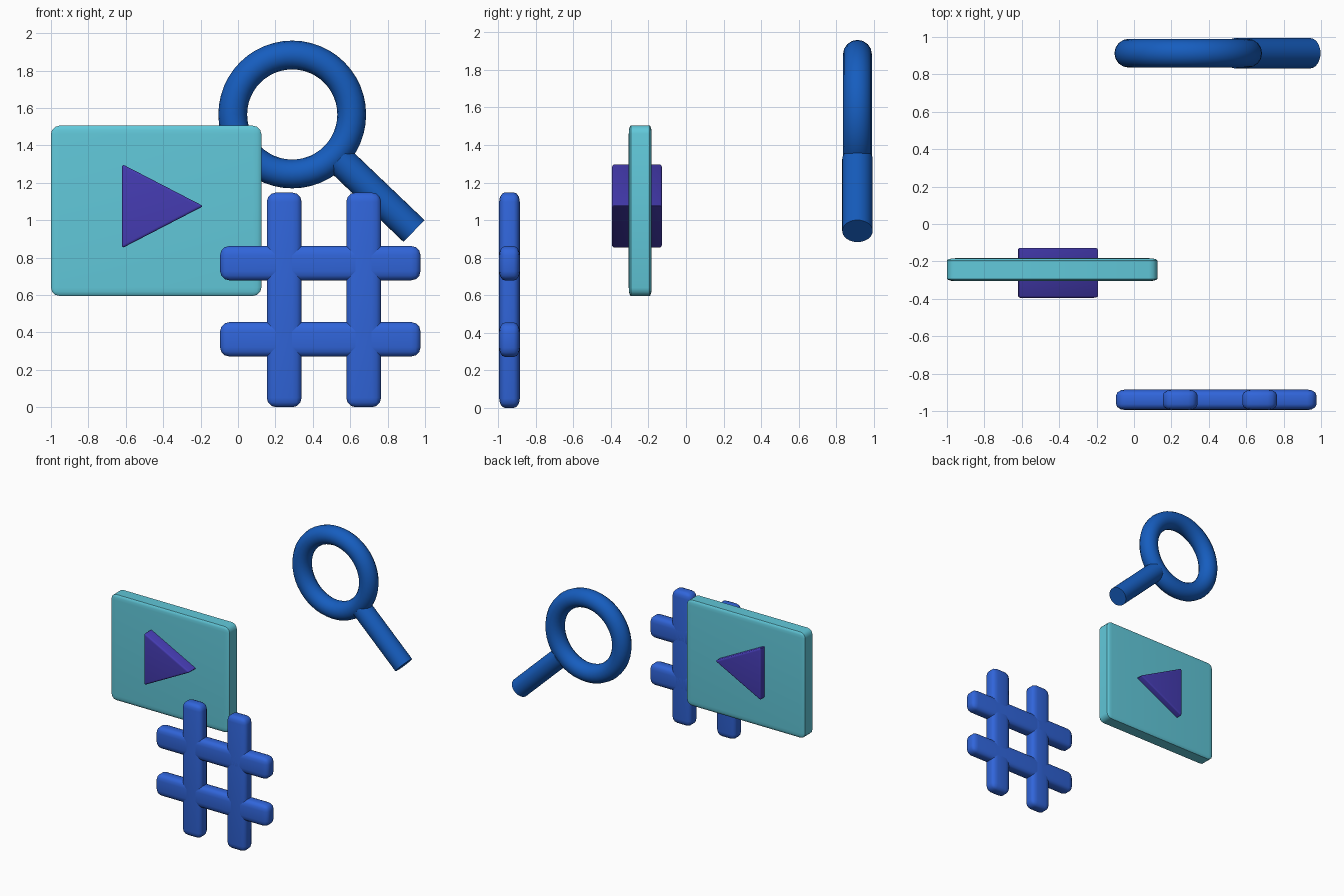
import bpy, bmesh, math
from mathutils import Vector

if "Cube" in bpy.data.objects:
    bpy.data.objects.remove(bpy.data.objects["Cube"])


def material(name, rgb):
    m = bpy.data.materials.new(name)
    m.diffuse_color = (*rgb, 1)
    m.use_nodes = True
    m.node_tree.nodes["Principled BSDF"].inputs["Base Color"].default_value = m.diffuse_color
    return m


RING = material("deep_blue", (0.008, 0.11, 0.52))
PANEL = material("cyan", (0.12, 0.58, 0.70))
PLAY = material("violet", (0.06, 0.045, 0.45))
GRID = material("bright_blue", (0.03, 0.13, 0.70))


def finish(obj, name, mat):
    obj.name = name
    obj.data.materials.clear()
    obj.data.materials.append(mat)
    bpy.ops.object.select_all(action='DESELECT')
    obj.select_set(True)
    bpy.context.view_layer.objects.active = obj
    bpy.ops.object.shade_smooth_by_angle(angle=math.radians(35))
    return obj


def rounded_prism(name, profile, y0, y1, bevel, bevel_y, mat, segments=3):
    """Extrude an x-z profile along y; bevel is squashed to bevel_y in depth."""
    squash = bevel_y / bevel
    bm = bmesh.new()
    depth = (y1 - y0) / squash
    face = bm.faces.new([bm.verts.new((x, -depth / 2, z)) for x, z in profile])
    ext = bmesh.ops.extrude_face_region(bm, geom=[face])
    new = [v for v in ext["geom"] if isinstance(v, bmesh.types.BMVert)]
    bmesh.ops.translate(bm, vec=(0, depth, 0), verts=new)
    bmesh.ops.bevel(bm, geom=bm.edges[:], offset=bevel, segments=segments,
                    profile=0.5, affect='EDGES', clamp_overlap=True)
    for v in bm.verts:
        v.co.y = v.co.y * squash + (y0 + y1) / 2
    bmesh.ops.recalc_face_normals(bm, faces=bm.faces)
    mesh = bpy.data.meshes.new(name)
    bm.to_mesh(mesh)
    bm.free()
    obj = bpy.data.objects.new(name, mesh)
    bpy.context.collection.objects.link(obj)
    return finish(obj, name, mat)


def rect(x0, x1, z0, z1):
    return [(x0, z0), (x1, z0), (x1, z1), (x0, z1)]


# Video panel and the play triangle running through it
rounded_prism("video_panel", rect(-1.0, 0.125, 0.595, 1.505), -0.305, -0.183,
              0.045, 0.012, PANEL)
rounded_prism("play_triangle", [(-0.62, 0.85), (-0.185, 1.075), (-0.62, 1.30)],
              -0.395, -0.127, 0.015, 0.01, PLAY)

# Crossed bars
for i, x in enumerate((0.247, 0.672)):
    rounded_prism(f"upright_bar_{i + 1}", rect(x - 0.093, x + 0.093, 0.0, 1.148),
                  -0.995, -0.885, 0.05, 0.032, GRID)
for i, z in enumerate((0.363, 0.77)):
    rounded_prism(f"cross_bar_{i + 1}", rect(-0.096, 0.976, z - 0.092, z + 0.092),
                  -0.995, -0.885, 0.05, 0.032, GRID)

# Magnifier ring
Y = 0.913
bpy.ops.mesh.primitive_torus_add(major_radius=0.318, minor_radius=0.077,
                                 major_segments=48, minor_segments=16,
                                 location=(0.29, Y, 1.565),
                                 rotation=(math.pi / 2, 0, 0))
finish(bpy.context.object, "lens_ring", RING)

# Magnifier handle
start, end = Vector((0.54, Y, 1.325)), Vector((0.941, Y, 0.942))
axis = end - start
bpy.ops.mesh.primitive_cylinder_add(vertices=32, radius=0.081, depth=axis.length,
                                    location=(start + end) / 2,
                                    rotation=axis.to_track_quat('Z', 'Y').to_euler())
finish(bpy.context.object, "handle", RING)
